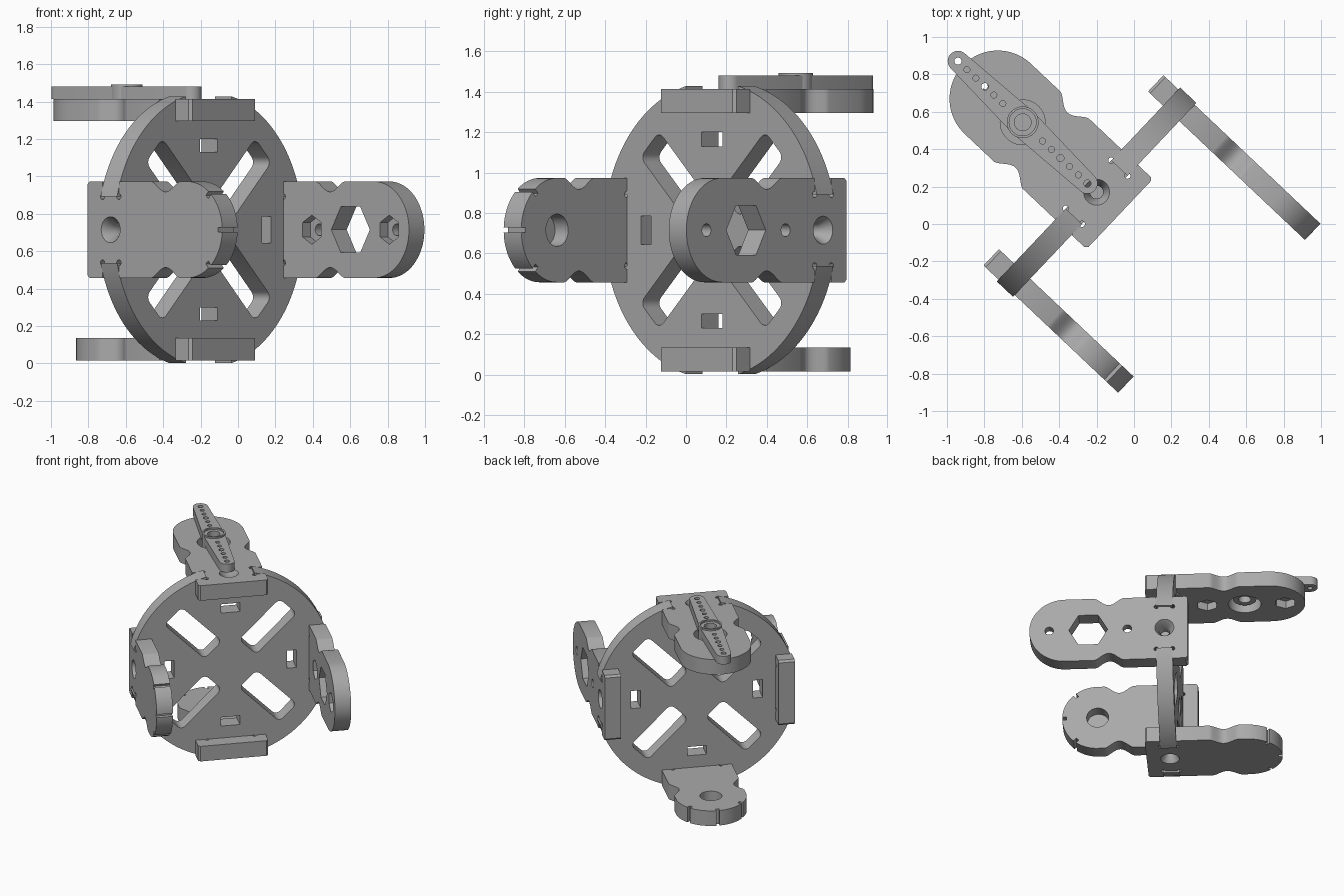
import bpy
import bmesh
from math import sin, cos, pi, radians, asin, hypot
from mathutils import Matrix, Vector

if "Cube" in bpy.data.objects:
    bpy.data.objects.remove(bpy.data.objects["Cube"])

grey = bpy.data.materials.new("plain_grey")
grey.use_nodes = True
grey.diffuse_color = (0.4, 0.4, 0.4, 1)
grey.node_tree.nodes["Principled BSDF"].inputs["Base Color"].default_value = grey.diffuse_color

# Shared dimensions and the rotated frame of the frame disc
THICK, INNER, RADIUS, HALF, TAB = 0.12, 0.58, 0.735, 0.258, 0.177
TURN = radians(-43.4)
FORWARD = Vector((cos(TURN), sin(TURN), 0))
SIDE = Vector((-sin(TURN), cos(TURN), 0))
UP = Vector((0, 0, 1))
CENTRE = Vector((-0.2, 0.17, 0.715))


def frame(x_axis, z_axis, origin):
    y_axis = z_axis.cross(x_axis)
    return Matrix.Translation(origin) @ Matrix((x_axis, y_axis, z_axis)).transposed().to_4x4()


def arc(cx, cy, r, start, end, steps):
    return [(cx + r * cos(radians(start + (end - start) * i / steps)),
             cy + r * sin(radians(start + (end - start) * i / steps))) for i in range(steps + 1)]


def circle(cx, cy, r, sides=32, turn=0):
    return arc(cx, cy, r, turn, turn + 360, sides)[:-1]


def box(cx, cy, w, h, turn=0, corner=0):
    pts = []
    for k, (sx, sy) in enumerate(((1, 1), (-1, 1), (-1, -1), (1, -1))):
        x, y = sx * (w / 2 - corner), sy * (h / 2 - corner)
        pts += arc(x, y, corner, k * 90, k * 90 + 90, 6) if corner else [(x, y)]
    c, s = cos(radians(turn)), sin(radians(turn))
    return [(cx + x * c - y * s, cy + x * s + y * c) for x, y in pts]


def prism(name, pts, low, high, top=None):
    """Extrude an outline; an optional second outline shapes the top."""
    bm = bmesh.new()
    a = [bm.verts.new((x, y, low)) for x, y in pts]
    b = [bm.verts.new((x, y, high)) for x, y in (top or pts)]
    bm.faces.new(a[::-1])
    bm.faces.new(b)
    for i in range(len(a)):
        j = (i + 1) % len(a)
        bm.faces.new((a[i], a[j], b[j], b[i]))
    bmesh.ops.recalc_face_normals(bm, faces=bm.faces[:])
    mesh = bpy.data.meshes.new(name)
    bm.to_mesh(mesh)
    bm.free()
    mesh.materials.append(grey)
    ob = bpy.data.objects.new(name, mesh)
    bpy.context.collection.objects.link(ob)
    return ob


def finish(ob, cutters, matrix):
    """Cut the holes, shade and put the part in place."""
    bpy.ops.object.select_all(action='DESELECT')
    bpy.context.view_layer.objects.active = ob
    ob.select_set(True)
    for cutter in cutters:
        cutter.hide_render = True
        mod = ob.modifiers.new("cut", 'BOOLEAN')
        mod.operation, mod.solver, mod.object = 'DIFFERENCE', 'EXACT', cutter
        bpy.ops.object.modifier_apply(modifier=mod.name)
        bpy.data.objects.remove(cutter)
    bpy.ops.object.shade_smooth_by_angle(angle=radians(30))
    ob.matrix_world = matrix
    return ob


def through(pts):
    return prism("cutter", pts, -0.1, 0.5)


# Frame disc with four seats for the arms
outline = []
edge = asin(TAB / RADIUS) * 180 / pi
for k in range(4):
    turn = Matrix.Rotation(k * pi / 2, 2)
    quarter = [(INNER, -TAB), (INNER, TAB)] + arc(0, 0, RADIUS, edge, 90 - edge, 24)
    outline += [tuple(turn @ Vector(p)) for p in quarter]
disc = prism("frame_disc", outline, -THICK / 2, THICK / 2)
holes = []
for k in range(4):
    a = radians(90 * k)
    holes.append(through(box(0.45 * cos(a), 0.45 * sin(a), 0.07, 0.14, 90 * k)))
    d = a + pi / 4
    holes.append(through(box(0.39 * cos(d), 0.39 * sin(d), 0.42, 0.18, 90 * k + 45, 0.04)))
for h in holes:
    for v in h.data.vertices:
        v.co.z -= 0.2
finish(disc, holes, frame(SIDE, FORWARD, CENTRE))


# Arm plates: notched sides, round end, slots that grip the disc
def arm(name, reach, direction, outward, extra):
    side = [(-0.17, HALF - 0.015), (-0.155, HALF)]
    for i in range(17):
        t = i / 16
        side.append((0.30 + 0.21 * t, HALF - 0.056 * sin(pi * t) ** 1.5))
    end = arc(reach, 0, HALF, -90, 90, 40)
    pts = [(x, -y) for x, y in side] + end + side[::-1]
    plate = prism(name, pts, 0, THICK)
    cutters = [through(circle(0, 0, 0.035)),
               prism("cutter", circle(0, 0, 0.035), 0.06, 0.121, circle(0, 0, 0.07))]
    for s in (-1, 1):
        cutters.append(through(box(0, s * (TAB + 0.1), THICK, 0.2)))
        for t in (-1, 1):
            cutters.append(through(circle(t * 0.06, s * TAB, 0.016, 12)))
    return finish(plate, cutters + extra, frame(direction, outward, CENTRE + outward * INNER))


def nut_holes():
    cutters = []
    for x in (0.27, 0.84):
        cutters.append(through(circle(x, 0, 0.032, 24)))
        cutters.append(prism("cutter", circle(x, 0, 0.078, 6, 30), -0.05, 0.06))
    return cutters


def bearing_holes():
    cutters = [prism("cutter", circle(0.563, 0, 0.08), -0.05, 0.09)]
    for a in (-100, -50, 0, 50, 100):
        c, s = cos(radians(a)), sin(radians(a))
        if abs(a) < 90:
            cutters.append(through(box(0.563 + HALF * c, HALF * s, 0.06, 0.024, a)))
    return cutters


LONG, SHORT = 0.727, 0.563
arm("left_arm", LONG, FORWARD, SIDE, nut_holes() + [through(circle(0.555, 0, 0.142, 6))])
arm("right_arm", SHORT, FORWARD, -SIDE, bearing_holes())
arm("top_arm", LONG, -FORWARD, UP, nut_holes() + [through(circle(0.544, 0, 0.12, 48))])
arm("bottom_arm", SHORT, -FORWARD, -UP, bearing_holes())

# Two-ended lever on the top arm, with a hollow hub
lever_frame = frame(-FORWARD, UP, CENTRE + UP * INNER - FORWARD * 0.544)
outline = arc(0.476, 0, 0.055, -85, 85, 16) + [(0, 0.08)]
outline += arc(-0.476, 0, 0.055, 95, 265, 16) + [(0, -0.08)]
lever = prism("lever", outline, THICK, 0.185)
holes = [through(circle(0, 0, 0.07))]
for s in (-1, 1):
    for i in range(6):
        holes.append(through(circle(s * (0.476 - 0.066 * i), 0, 0.019 if i % 3 == 0 else 0.016, 16)))
finish(lever, holes, lever_frame)
hub = prism("lever_hub", circle(0, 0, 0.085, 48), 0.04, 0.197)
finish(hub, [through(circle(0, 0, 0.045)), prism("cutter", circle(0, 0, 0.072), 0.185, 0.3)], lever_frame)
